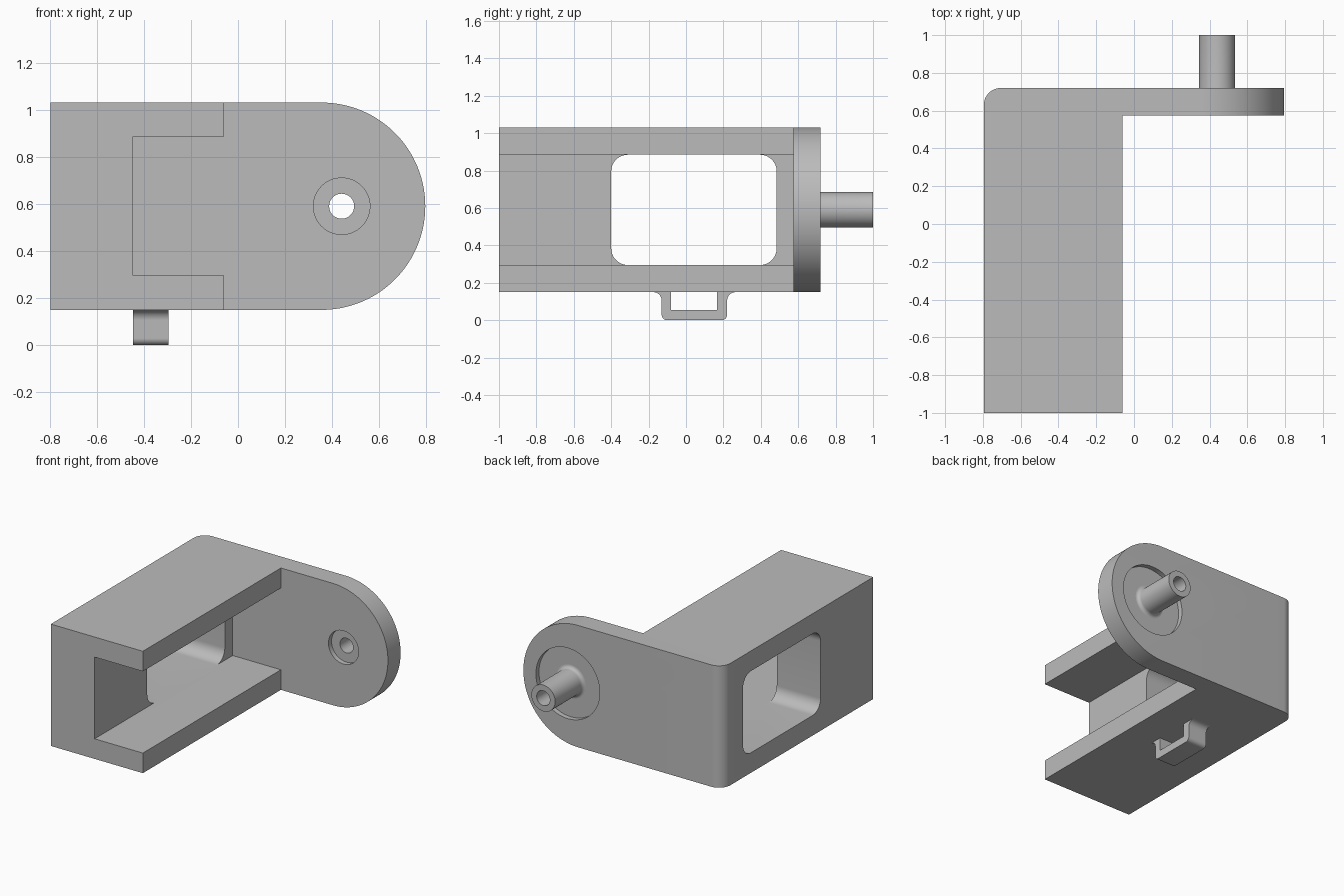
import bpy, bmesh, math
from mathutils import Vector

if "Cube" in bpy.data.objects:
    bpy.data.objects.remove(bpy.data.objects["Cube"])

grey = bpy.data.materials.new("plain grey")
grey.use_nodes = True
grey.diffuse_color = (0.5, 0.5, 0.5, 1)
grey.node_tree.nodes["Principled BSDF"].inputs["Base Color"].default_value = (0.5, 0.5, 0.5, 1)


def outline(corners, steps=12):
    """Polygon from (a, b, radius) corners, each rounded by its radius."""
    pts = []
    for i, (a, b, r) in enumerate(corners):
        p = Vector((a, b))
        if not r:
            pts.append(p)
            continue
        u = (Vector(corners[i - 1][:2]) - p).normalized()
        v = (Vector(corners[(i + 1) % len(corners)][:2]) - p).normalized()
        n = steps if r < 0.2 else steps * 3
        for k in range(n + 1):
            t = math.pi / 2 * k / n
            pts.append(p + u * r * (1 - math.sin(t)) + v * r * (1 - math.cos(t)))
    return pts


def rect(a0, a1, b0, b1, radii=(0, 0, 0, 0)):
    spots = [(a0, b0), (a1, b0), (a1, b1), (a0, b1)]
    return [(a, b, r) for (a, b), r in zip(spots, radii)]


def finish(name, bm):
    bmesh.ops.recalc_face_normals(bm, faces=bm.faces)
    mesh = bpy.data.meshes.new(name)
    bm.to_mesh(mesh)
    bm.free()
    mesh.materials.append(grey)
    ob = bpy.data.objects.new(name, mesh)
    bpy.context.collection.objects.link(ob)
    return ob


def prism(name, corners, axis, lo, hi):
    """Extrude an outline along axis 0, 1 or 2."""
    pts = []
    for p in outline(corners):
        if not pts or (p - pts[-1]).length > 1e-5:
            pts.append(p)
    bm = bmesh.new()
    rings = []
    for h in (lo, hi):
        ring = []
        for p in pts:
            co = list(p)
            co.insert(axis, h)
            ring.append(bm.verts.new(co))
        rings.append(ring)
        bm.faces.new(ring)
    for i in range(len(pts)):
        bm.faces.new((rings[0][i - 1], rings[0][i], rings[1][i], rings[1][i - 1]))
    return finish(name, bm)


PX, PZ = 0.44, 0.59  # pivot axis


def lathe(name, profile, closed, n=64):
    """Turn (radius, y) points about the pivot axis."""
    bm = bmesh.new()
    rings = [[bm.verts.new((PX + r * math.cos(math.tau * k / n), y,
                            PZ + r * math.sin(math.tau * k / n))) for k in range(n)]
             for r, y in profile]
    for j in range(0 if closed else 1, len(rings)):
        for k in range(n):
            bm.faces.new((rings[j - 1][k - 1], rings[j - 1][k], rings[j][k], rings[j][k - 1]))
    if not closed:
        bm.faces.new(rings[0])
        bm.faces.new(rings[-1])
    return finish(name, bm)


def disc(name, r, y0, y1):
    return lathe(name, [(r, y0), (r, y1)], False)


# L-shaped block, trimmed to a round-ended tab and hollowed out
bracket = prism("bracket", [(-0.795, -1, 0), (-0.06, -1, 0), (-0.06, 0.575, 0),
                            (0.9, 0.575, 0), (0.9, 0.72, 0), (-0.795, 0.72, 0.09)], 2, 0.1, 1.1)
steps = [
    ("INTERSECT", prism("tab_shape", rect(-1, 0.795, 0.15, 1.03, (0, 0.44, 0.44, 0)), 1, -2, 2)),
    ("DIFFERENCE", prism("channel_cutter", rect(-0.445, 0.2, 0.295, 0.885), 1, -1.2, 0.575)),
    ("DIFFERENCE", prism("window_cutter", rect(-0.4, 0.485, 0.295, 0.885, [0.09] * 4), 0, -1, -0.4)),
    ("DIFFERENCE", disc("front_recess_cutter", 0.12, 0.5, 0.61)),
    ("DIFFERENCE", disc("back_recess_cutter", 0.255, 0.685, 0.8)),
    ("DIFFERENCE", disc("bore_cutter", 0.053, 0.4, 0.9)),
]
for kind, cutter in steps:
    cutter.hide_render = True
    mod = bracket.modifiers.new(cutter.name, "BOOLEAN")
    mod.operation, mod.solver, mod.object = kind, "EXACT", cutter

# Bake the cuts and drop the cutters
bpy.context.view_layer.update()
graph = bpy.context.evaluated_depsgraph_get()
baked = bpy.data.meshes.new_from_object(bracket.evaluated_get(graph))
bracket.modifiers.clear()
bracket.data = baked
for kind, cutter in steps:
    bpy.data.objects.remove(cutter)

# Hollow pivot peg with a small fillet at its foot
fillet = [(0.12 - 0.025 * math.sin(t), 0.71 - 0.025 * math.cos(t))
          for t in (math.pi / 2 * k / 6 for k in range(7))]
peg = lathe("pivot_peg", [(0.053, 0.685)] + fillet + [(0.095, 1), (0.053, 1)], True)

# Strap loop under the block
loop = prism("strap_loop", [
    (-0.175, 0.15, 0), (-0.13, 0.15, 0.045), (-0.13, 0, 0.03), (0.22, 0, 0.03),
    (0.22, 0.15, 0.045), (0.265, 0.15, 0), (0.165, 0.15, 0), (0.165, 0.055, 0),
    (-0.08, 0.055, 0), (-0.08, 0.15, 0)], 0, -0.445, -0.295)

bpy.ops.object.select_all(action="DESELECT")
for ob in (bracket, peg, loop):
    ob.select_set(True)
bpy.context.view_layer.objects.active = bracket
bpy.ops.object.shade_smooth_by_angle(angle=math.radians(30))
